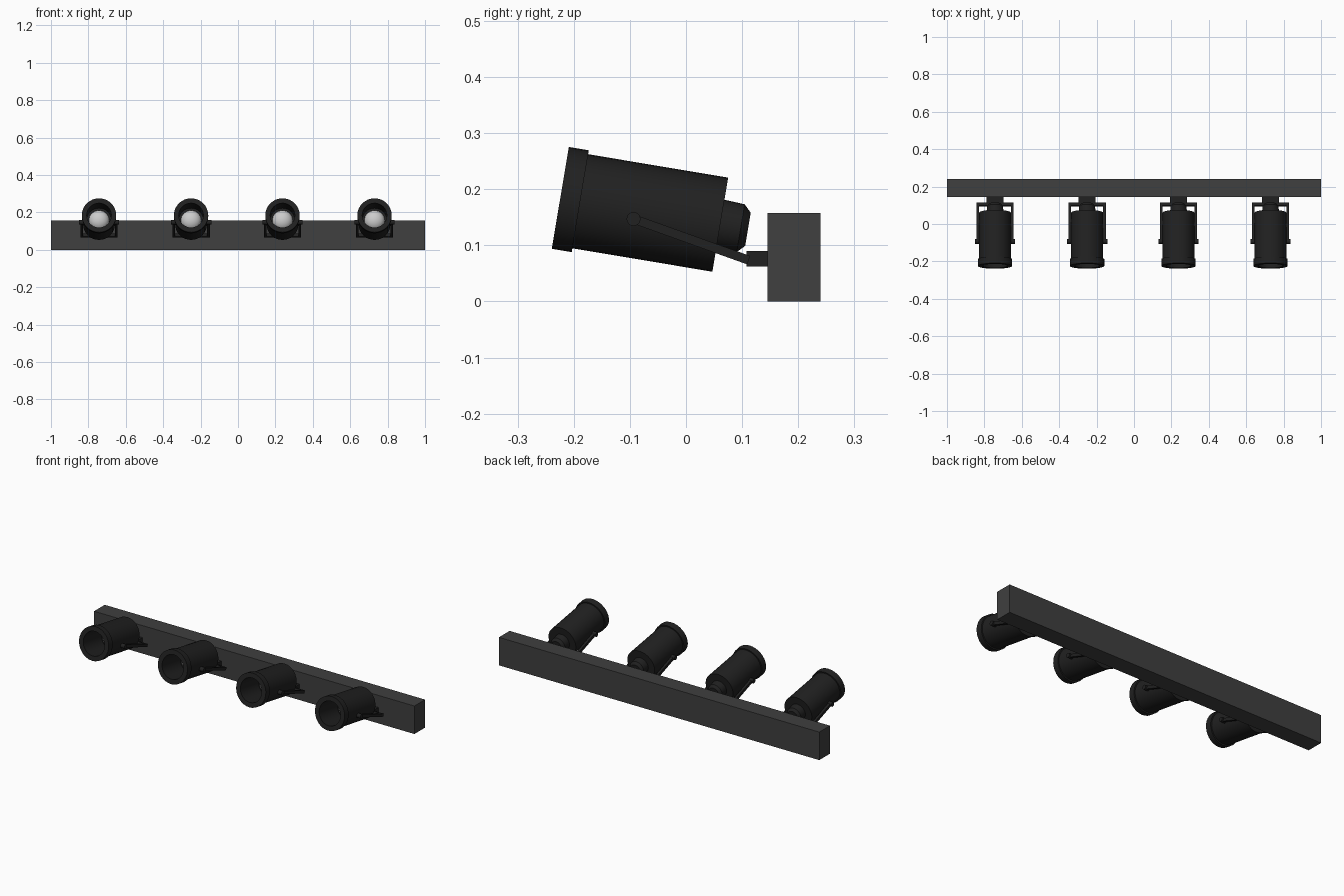
import bpy, math
from mathutils import Matrix, Vector

if "Cube" in bpy.data.objects:
    bpy.data.objects.remove(bpy.data.objects["Cube"])


def material(name, v):
    m = bpy.data.materials.new(name)
    m.diffuse_color = (v, v, v, 1)
    m.use_nodes = True
    m.node_tree.nodes["Principled BSDF"].inputs["Base Color"].default_value = m.diffuse_color
    return m


BLACK = material("black_metal", 0.015)
RAIL = material("rail_grey", 0.05)
GLASS = material("lens_grey", 0.75)


def make(name, verts, faces, mat, matrix=Matrix()):
    me = bpy.data.meshes.new(name)
    me.from_pydata([matrix @ Vector(v) for v in verts], [], faces)
    me.materials.append(mat)
    ob = bpy.data.objects.new(name, me)
    bpy.context.collection.objects.link(ob)
    return ob


def smooth(ob, angle=35):
    bpy.ops.object.select_all(action='DESELECT')
    ob.select_set(True)
    bpy.context.view_layer.objects.active = ob
    bpy.ops.object.shade_smooth_by_angle(angle=math.radians(angle))


def lathe(name, profile, mat, matrix, n=32):
    """Revolve (radius, distance) points round local +Y; radius 0 makes a pole."""
    verts, rings, faces = [], [], []
    for r, d in profile:
        k = 1 if r == 0 else n
        rings.append([len(verts) + i for i in range(k)])
        for i in range(k):
            a = 2 * math.pi * i / n
            verts.append((r * math.cos(a), d, r * math.sin(a)))
    for a, b in zip(rings, rings[1:]):
        for i in range(n):
            j = (i + 1) % n
            f = [a[i % len(a)], b[i % len(b)], b[j % len(b)], a[j % len(a)]]
            faces.append(list(dict.fromkeys(f)))
    ob = make(name, verts, faces, mat, matrix)
    smooth(ob)
    return ob


def box(name, lo, hi, mat, matrix=Matrix()):
    v = [(x, y, z) for x in (lo[0], hi[0]) for y in (lo[1], hi[1]) for z in (lo[2], hi[2])]
    f = [(0, 1, 3, 2), (4, 6, 7, 5), (0, 4, 5, 1), (2, 3, 7, 6), (0, 2, 6, 4), (1, 5, 7, 3)]
    return make(name, v, f, mat, matrix)


# wall rail
box("rail", (-1, 0.145, 0), (1, 0.24, 0.158), RAIL)

for x in (-0.743, -0.251, 0.238, 0.73):
    tilt = Matrix.Translation((x, -0.224, 0.1845)) @ Matrix.Rotation(math.radians(-9.5), 4, 'X')
    # hollow lamp can with front collar and rear cap
    lathe("lamp_can", [(0, 0.165), (0.066, 0.165), (0.066, 0), (0.092, 0), (0.092, 0.036),
                       (0.085, 0.036), (0.085, 0.289), (0.045, 0.289), (0.043, 0.326),
                       (0.03, 0.339), (0, 0.339)], BLACK, tilt)
    # domed lens deep inside the can
    dome = [(0.055 * math.sin(t * math.pi / 12), 0.165 - 0.04 * math.cos(t * math.pi / 12))
            for t in range(7)]
    lathe("lens", dome, GLASS, tilt, 16)

    # yoke: two arms, a cross piece and pivot knobs
    pivot = Matrix.Translation((x, -0.0935, 0.147)) @ Matrix.Rotation(math.radians(-19.7), 4, 'X')
    for s in (-1, 1):
        a, b = sorted((s * 0.086, s * 0.1))
        box("yoke_arm", (a, 0, -0.008), (b, 0.218, 0.008), BLACK, pivot)
        knob = pivot @ Matrix.Rotation(-s * math.pi / 2, 4, 'Z')
        lathe("pivot_knob", [(0, 0.08), (0.0125, 0.08), (0.0125, 0.108), (0, 0.108)],
              BLACK, knob, 16)
    box("yoke_cross_piece", (-0.1, 0.202, -0.008), (0.1, 0.218, 0.008), BLACK, pivot)
    # mounting block on the rail
    box("mount_block", (x - 0.045, 0.108, 0.062), (x + 0.045, 0.15, 0.09), BLACK)
